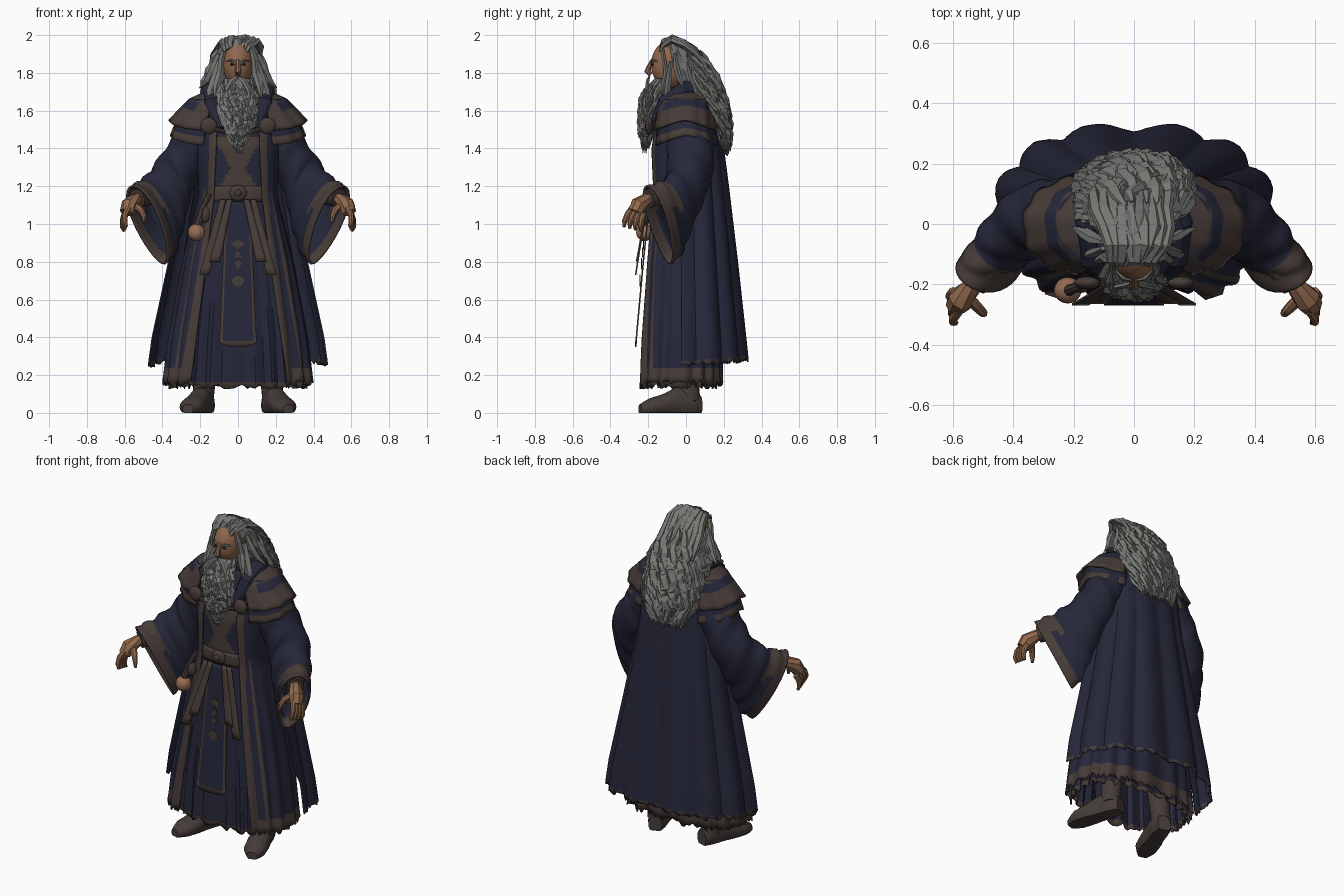
import bpy, bmesh, random
from math import sin, cos, pi, asin, copysign
from mathutils import Vector, Matrix

random.seed(4)
cube = bpy.data.objects.get("Cube")
if cube:
    bpy.data.objects.remove(cube)


def material(name, *rgb):
    m = bpy.data.materials.new(name)
    m.use_nodes = True
    m.diffuse_color = (*rgb, 1)
    for node in m.node_tree.nodes:
        if node.type == 'BSDF_PRINCIPLED':
            node.inputs["Base Color"].default_value = (*rgb, 1)
            node.inputs["Roughness"].default_value = 0.9
    return m


navy = material("navy cloth", .019, .0198, .041)
brown = material("brown trim", .063, .045, .039)
leather = material("boot leather", .06, .045, .041)
skin_tone = material("skin", .28, .14, .075)
grey = material("grey hair", .18, .18, .17)
shadow_grey = material("deep grey hair", .15, .15, .143)
dark = material("dark eye", .015, .012, .012)
tan = material("tan gourd", .3, .15, .09)
SMOOTH = []


# ---- helpers ----
def finish(bm, name, mats, smooth=True, thick=0):
    bmesh.ops.recalc_face_normals(bm, faces=bm.faces[:])
    me = bpy.data.meshes.new(name)
    bm.to_mesh(me)
    bm.free()
    for m in mats:
        me.materials.append(m)
    ob = bpy.data.objects.new(name, me)
    bpy.context.scene.collection.objects.link(ob)
    if thick:
        mod = ob.modifiers.new("thickness", 'SOLIDIFY')
        mod.thickness, mod.offset = thick, 0
    if smooth:
        SMOOTH.append(ob)


def skin(bm, rings, closed=True, caps=False, rule=None):
    vs = [[bm.verts.new(p) for p in r] for r in rings]
    n = len(vs[0])
    for j in range(len(vs) - 1):
        for i in range(n if closed else n - 1):
            k = (i + 1) % n
            f = bm.faces.new((vs[j][i], vs[j][k], vs[j + 1][k], vs[j + 1][i]))
            if rule:
                f.material_index = int(rule(i, j, f.calc_center_median()))
    if caps:
        bm.faces.new(vs[0][::-1])
        bm.faces.new(vs[-1])


def sheet(name, f, nu, nv, mats, closed=False, thick=0, rule=None, caps=False, smooth=True):
    bm = bmesh.new()
    cols = nu if closed else nu + 1
    skin(bm, [[f(i / nu, j / nv) for i in range(cols)] for j in range(nv + 1)], closed, caps, rule)
    finish(bm, name, mats, smooth, thick)


def look(keys, t):
    if t <= keys[0][0]:
        return keys[0][1:]
    for a, b in zip(keys, keys[1:]):
        if t <= b[0]:
            w = (t - a[0]) / (b[0] - a[0])
            return [p + (q - p) * w for p, q in zip(a[1:], b[1:])]
    return keys[-1][1:]


def oval(phi, z, rx, yf, yb, off=0, p=.77):
    c, s = cos(phi), sin(phi)
    return Vector(((rx + off) * copysign(abs(c) ** p, c),
                   (yf + yb) / 2 + ((yb - yf) / 2 + off) * copysign(abs(s) ** p, s), z))


def add_tube(bm, keys, n=8, ref=(1, .2, .1), flat=1):
    pts = [Vector(k[:3]) for k in keys]
    rings = []
    for i, p in enumerate(pts):
        t = pts[min(i + 1, len(pts) - 1)] - pts[max(i - 1, 0)]
        side = t.cross(Vector(ref)).normalized()
        up = side.cross(t).normalized()
        r = keys[i][3]
        rings.append([p + side * r * flat * cos(a * 2 * pi / n) + up * r * sin(a * 2 * pi / n) for a in range(n)])
    skin(bm, rings, True, True)


def tubes(name, paths, mat, smooth=True, **kw):
    bm = bmesh.new()
    for keys in paths:
        add_tube(bm, keys, **kw)
    finish(bm, name, [mat], smooth)


def ball(name, loc, size, mat, seg=16):
    bm = bmesh.new()
    bmesh.ops.create_uvsphere(bm, u_segments=seg, v_segments=seg // 2 + 2, radius=1,
                              matrix=Matrix.Translation(loc) @ Matrix.Diagonal((*size, 1)))
    finish(bm, name, [mat])


def flip(s, keys):
    return [(s * k[0], *k[1:]) for k in keys]


# ---- inner robe, pleated, with brown hem and crossed chest trim ----
BODY = [(.15, .355, -.232, .15), (.4, .33, -.222, .15), (.8, .265, -.197, .13), (1.15, .185, -.17, .11),
        (1.4, .2, -.175, .13), (1.55, .2, -.145, .13), (1.68, .1, -.1, .1)]


def robe(u, v):
    z = .14 + 1.54 * v
    ragged = random.uniform(-.015, .015) if v == 0 else 0
    return oval(u * 2 * pi, z + ragged, *look(BODY, z), .013 * sin(u * 52 * pi) * max(0, 1 - z / 1.1))


sheet("inner_robe", robe, 130, 70, [navy, brown], True, .006,
      lambda i, j, c: j == 0 or (c.y < -.1 and 1.2 < c.z < 1.46 and abs(c.x) < .035 + .6 * abs(c.z - 1.3)))

# ---- open coat with brown front edges and hem ----
EDGE = [(.2, .23), (.8, .155), (1.15, .115), (1.55, .1)]


def coat(u, v):
    z = .16 + 1.41 * v
    rx, yf, yb = look(BODY, z)
    gap = asin(min(.95, look(EDGE, z)[0] / rx) ** 1.3)
    phi = -pi / 2 + gap + u * (2 * pi - 2 * gap)
    low = max(0, 1 - z / 1.2)
    ragged = random.uniform(-.02, .015) if v == 0 else 0
    return oval(phi, z + ragged, rx, yf, yb, .018 + .018 * low + .012 * low * sin(18 * phi))


sheet("long_coat", coat, 120, 36, [navy, brown], False, .008,
      lambda i, j, c: j < 2 or min(i, 119 - i) < 4 + (j > 22) or (min(i, 119 - i) in (8, 9) and j < 26))

# ---- back cloak with scalloped folds ----
CLOAK = [(.25, .465, -.325, .325), (.4, .445, -.31, .31), (.8, .36, -.27, .268), (1.2, .28, -.22, .222),
         (1.5, .25, -.18, .185), (1.66, .14, -.12, .13)]


def cloak(u, v):
    phi = -.05 + u * (pi + .1)
    z = .25 + .03 * max(0, sin(phi)) * (1 - v) + 1.41 * v
    if v == 0:
        z += random.uniform(-.012, .012)
    fold = (abs(sin(6.5 * (phi - pi / 2))) - .6) * .032 * (1 - v) ** .7
    return oval(phi, z, *look(CLOAK, z), fold, .84)


sheet("back_cloak", cloak, 110, 60, [navy, brown], False, .008, lambda i, j, c: j == 0 and i % 5 < 3)

# ---- layered shoulder capes, one pair on each side ----
CAPES = {"lower_cape": [(0, 1.66, .25, -.13, .13), (.5, 1.58, .31, -.16, .16), (1, 1.47, .352, -.17, .175)],
         "upper_cape": [(0, 1.72, .12, -.1, .11), (.5, 1.66, .255, -.15, .15), (1, 1.55, .362, -.18, .17)]}
for name, keys in CAPES.items():
    upper = name == "upper_cape"
    for side, s in (("left", 1), ("right", -1)):
        def cape(u, v):
            z, rx, yf, yb = look(keys, v)
            phi = -1.12 + u * 2.2
            p = oval(phi, z - .06 * v * abs(sin(phi)), rx, yf, yb, .005 * v * sin(14 * phi))
            return Vector((s * p.x, p.y, p.z))
        sheet(f"{side}_{name}", cape, 30, 12, [navy, brown], False, .012,
              lambda i, j, c: j > 9 or (upper and (3 <= j < 6 or j > 7 or i < 5)))

# ---- hood roll round the neck ----
half = [(.1, -.17, 1.5, .03), (.14, -.11, 1.64, .045), (.145, 0, 1.71, .05), (.1, .09, 1.72, .05)]
tubes("hood_roll", [half + [(0, .12, 1.72, .05)] + flip(-1, half[::-1])], navy, ref=(0, .1, 1), n=10)

# ---- belt, buckle, chest chain ----
sheet("belt", lambda u, v: oval(u * 2 * pi, 1.12 + .08 * v, *look(BODY, 1.15), .007 + .003 * sin(pi * v)),
      64, 4, [brown], True, .01)
ball("buckle", (0, -.188, 1.165), (.045, .018, .042), brown)
ball("buckle_stud", (0, -.204, 1.165), (.018, .01, .018), leather)
tubes("chest_chain", [[(-.15, -.195, 1.51, .012), (0, -.2, 1.47, .012), (.15, -.195, 1.51, .012)]], brown, ref=(0, 0, 1))


# ---- front panel with border and ornaments, sash ends ----
def panel(u, v):
    z = .35 + .77 * v
    low = 1 - v
    corner = .03 * abs(u * 2 - 1) ** 4 if v == 0 else 0
    return Vector(((u * 2 - 1) * (.065 + .035 * low), look(BODY, z)[1] - .02 - .022 * low, z + corner))


sheet("front_panel", panel, 12, 26, [navy, brown], False, .008, lambda i, j, c: i in (0, 11) or j == 0)
bm = bmesh.new()
for z, r, seg, tall in ((.7, .032, 12, 1), (.79, .02, 4, 1.5), (.84, .024, 3, 1.5), (.895, .034, 4, .9)):
    mat = Matrix.Translation((0, panel(.5, (z - .35) / .77).y - .008, z)) @ Matrix.Diagonal((1, 1, tall, 1))
    bmesh.ops.create_circle(bm, cap_ends=True, segments=seg, radius=r, matrix=mat @ Matrix.Rotation(pi / 2, 4, 'X'))
finish(bm, "panel_ornaments", [brown], False, .005)
for side, s in (("left", 1), ("right", -1)):
    for k, (x0, x1, low) in enumerate(((.03, .095, .8), (.065, .15, .73))):
        def sash(u, v):
            z = 1.13 + (low - 1.13) * v
            return Vector((s * (x0 + (x1 - x0) * v + u * (.03 + .025 * v)), look(BODY, z)[1] - .03 - .035 * v, z))
        sheet(f"{side}_sash_{k + 1}", sash, 3, 10, [brown], False, .008)

# ---- gourd on a strap, small pouch ----
ball("gourd", (-.22, -.22, .955), (.046, .044, .046), tan)
tubes("gourd_strap", [[(-.15, -.19, 1.16, .014), (-.19, -.21, 1.08, .016), (-.215, -.22, .99, .02)]], brown)
ball("belt_pouch", (-.175, -.205, 1.05), (.03, .025, .045), brown, 10)

# ---- arms, hands, boots, clasps ----
SLEEVE = [(0, .16, .03, 1.67, .17, .02, 1.38, .11), (1, .315, .03, 1.5, .2, .02, 1.28, .125),
          (2, .4, .025, 1.365, .265, .01, 1.12, .12), (3, .47, -.05, 1.26, .305, -.01, .97, .105),
          (4, .525, -.13, 1.215, .34, -.03, .85, .09), (5, .56, -.2, 1.2, .39, -.085, .79, .1)]
FOOT = [(0, .04, .09), (.15, .056, .13), (.4, .057, .135), (.6, .066, .1), (.85, .064, .075), (1, .03, .045)]


def middle(t):
    k = look(SLEEVE, t)
    return (Vector(k[:3]) + Vector(k[3:6])) / 2


for side, s in (("left", 1), ("right", -1)):
    def sleeve(u, v):
        t, a = 5 * v, 2 * pi * u
        k = look(SLEEVE, t)
        tall = Vector(k[:3]) - Vector(k[3:6])
        across = (middle(t + .3) - middle(t - .3)).cross(tall).normalized() * k[6]
        across *= 1 - .3 * v * (.5 - .5 * cos(a))
        fold = 1 + .05 * sin(6.5 * t + 2.5 * sin(a)) * min(1, t) * min(1, 5 - t)
        p = middle(t) + (tall / 2 * cos(a) + across * sin(a)) * fold
        return Vector((s * p.x, p.y, p.z))
    sheet(f"{side}_sleeve", sleeve, 28, 40, [navy, brown], True, .012,
          lambda i, j, c: j > 34 or (j > 29 and c.z > 1.08))
    tubes(f"{side}_inner_cuff", [flip(s, [(.42, -.06, 1.16, .05), (.49, -.14, 1.15, .055), (.535, -.2, 1.135, .05)])], brown, n=12)
    paths = [[(.5, -.15, 1.14, .03), (.54, -.21, 1.13, .033), (.575, -.25, 1.1, .045), (.59, -.27, 1.06, .037)],
             [(.555, -.24, 1.1, .022), (.515, -.28, 1.075, .018), (.5, -.295, 1.045, .015), (.495, -.3, 1.01, .008)]]
    for k in range(4):
        y = .02 * k
        paths.append([(.58 + .006 * k, -.285 + y, 1.085 - .01 * k, .017), (.598 + .004 * k, -.31 + y * 1.2, 1.05 - .01 * k, .016),
                      (.6 + .004 * k, -.325 + y * 1.4, 1.015 - .01 * k, .014), (.59 + .004 * k, -.328 + y * 1.5, .985 - .008 * k, .008)])
    tubes(f"{side}_hand", [flip(s, p) for p in paths], skin_tone)

    def boot(u, v):
        w, h = look(FOOT, v)
        a = 2 * pi * u
        d = Vector((.1, -.3, 0)).normalized()
        p = Vector((.16, .075, 0)) + d * .335 * v + Vector((-d.y, d.x, 0)) * w * cos(a)
        return Vector((s * p.x, p.y, h * min(1, max(0, .42 + .62 * sin(a)))))
    sheet(f"{side}_boot", boot, 18, 12, [leather], True, caps=True)
    tubes(f"{side}_boot_shaft", [flip(s, [(.185, .02, .06, .055), (.18, .015, .14, .058), (.165, .01, .32, .068)])], leather, n=14)
    ball(f"{side}_clasp", (s * .155, -.195, 1.52), (.045, .022, .045), brown, 12)
    ball(f"{side}_eye", (s * .03, -.178, 1.845), (.013, .008, .007), dark, 10)
    tubes(f"{side}_brow", [flip(s, [(.008, -.186, 1.858, .006), (.035, -.18, 1.866, .008), (.062, -.152, 1.86, .004)])],
          shadow_grey, False, ref=(0, 0, 1), n=6)

# ---- head and nose ----
ball("head", (0, -.085, 1.845), (.08, .1, .125), skin_tone, 20)
tubes("nose", [[(0, -.175, 1.87, .01), (0, -.196, 1.83, .014), (0, -.204, 1.81, .018), (0, -.185, 1.79, .012)]], skin_tone)


# ---- hair and beard: a ridged core covered in tapering, wavy locks ----
def hairy(name, keys, count, phis, starts, lengths, thick, extra):
    z0, z1 = keys[0][0], keys[-1][0]

    def core(u, v):
        z = z0 + (z1 - z0) * v
        return oval(2 * pi * u, z, *look(keys, z), random.uniform(-.01, .006), 1)
    sheet(f"{name}_core", core, 30, 18, [shadow_grey], True, caps=True, smooth=False)
    paths = list(extra)
    for _ in range(count):
        phi, z, wave = random.uniform(*phis), random.uniform(*starts), random.uniform(0, 6)
        length = min(random.uniform(*lengths), z - z0 + random.uniform(0, .03))
        r = random.uniform(.7, 1.25) * thick
        path = []
        for k in range(9):
            zz = z - length * k / 8
            p = oval(phi + .17 * sin(k * 1.2 + wave), zz, *look(keys, zz), .002 + .011 * sin(k * 1.6 + wave), 1)
            path.append((*p, r * (.25, .7, 1, 1, .95, .85, .7, .45, .1)[k]))
        paths.append(path)
    tubes(f"{name}_locks", paths, grey, False, n=5, flat=.6)


HAIR = [(1.39, .1, .17, .225), (1.5, .155, .1, .23), (1.62, .175, .02, .21), (1.75, .165, -.05, .17),
        (1.85, .13, -.085, .115), (1.93, .1, -.115, .06), (1.97, .065, -.115, .02), (1.985, .03, -.09, -.03)]


def crown_lock(x, wave):
    """A lock swept back from the hairline over the top of the head."""
    keys = [(.75, -.138, 1.942, .01), (.85, -.122, 1.965, .02), (1.1, -.07, 1.985, .026), (1.35, -.01, 1.968, .026),
            (1.5, .05, 1.92, .024), (1.6, .1, 1.85, .02), (1.7, .14, 1.77, .004)]
    return [(x * a + .014 * sin(k * 1.5 + wave), y, z - 3.5 * x * x + .007 * sin(k * 2 + wave), r)
            for k, (a, y, z, r) in enumerate(keys)]


framing = [crown_lock(.0195 * k, random.uniform(0, 6)) for k in range(-4, 5)]
for s in (1, -1):
    framing.append(flip(s, [(.07, -.125, 1.935, .012), (.086, -.118, 1.88, .018), (.094, -.105, 1.8, .022),
                            (.115, -.12, 1.73, .02), (.125, -.13, 1.66, .003)]))
    framing.append(flip(s, [(.1, -.06, 1.9, .014), (.13, -.05, 1.82, .026), (.16, -.03, 1.76, .024), (.205, -.01, 1.72, .003)]))
    framing.append(flip(s, [(.1, 0, 1.88, .014), (.15, .03, 1.78, .026), (.18, .06, 1.7, .026), (.2, .09, 1.63, .003)]))
    framing.append(flip(s, [(.1, -.08, 1.86, .014), (.12, -.09, 1.77, .026), (.145, -.1, 1.7, .024), (.16, -.12, 1.63, .003)]))
hairy("hair", HAIR, 95, (-.2, pi + .2), (1.64, 1.93), (.24, .42), .028, framing)

BEARD = [(1.4, .012, -.22, -.2), (1.48, .05, -.235, -.17), (1.58, .08, -.24, -.14), (1.67, .09, -.23, -.11),
         (1.73, .082, -.2, -.08), (1.77, .074, -.17, -.06)]
moustache = [flip(s, [(.004, -.195, 1.778, .009), (.03, -.203, 1.76, .015), (.055, -.208, 1.715, .015), (.07, -.22, 1.65, .003)])
             for s in (1, -1)]
hairy("beard", BEARD, 48, (-pi - .1, .1), (1.56, 1.76), (.15, .3), .02, moustache)

# ---- shading ----
for ob in bpy.context.scene.objects:
    ob.select_set(ob in SMOOTH)
bpy.context.view_layer.objects.active = SMOOTH[0]
bpy.ops.object.shade_smooth_by_angle(angle=.6)
